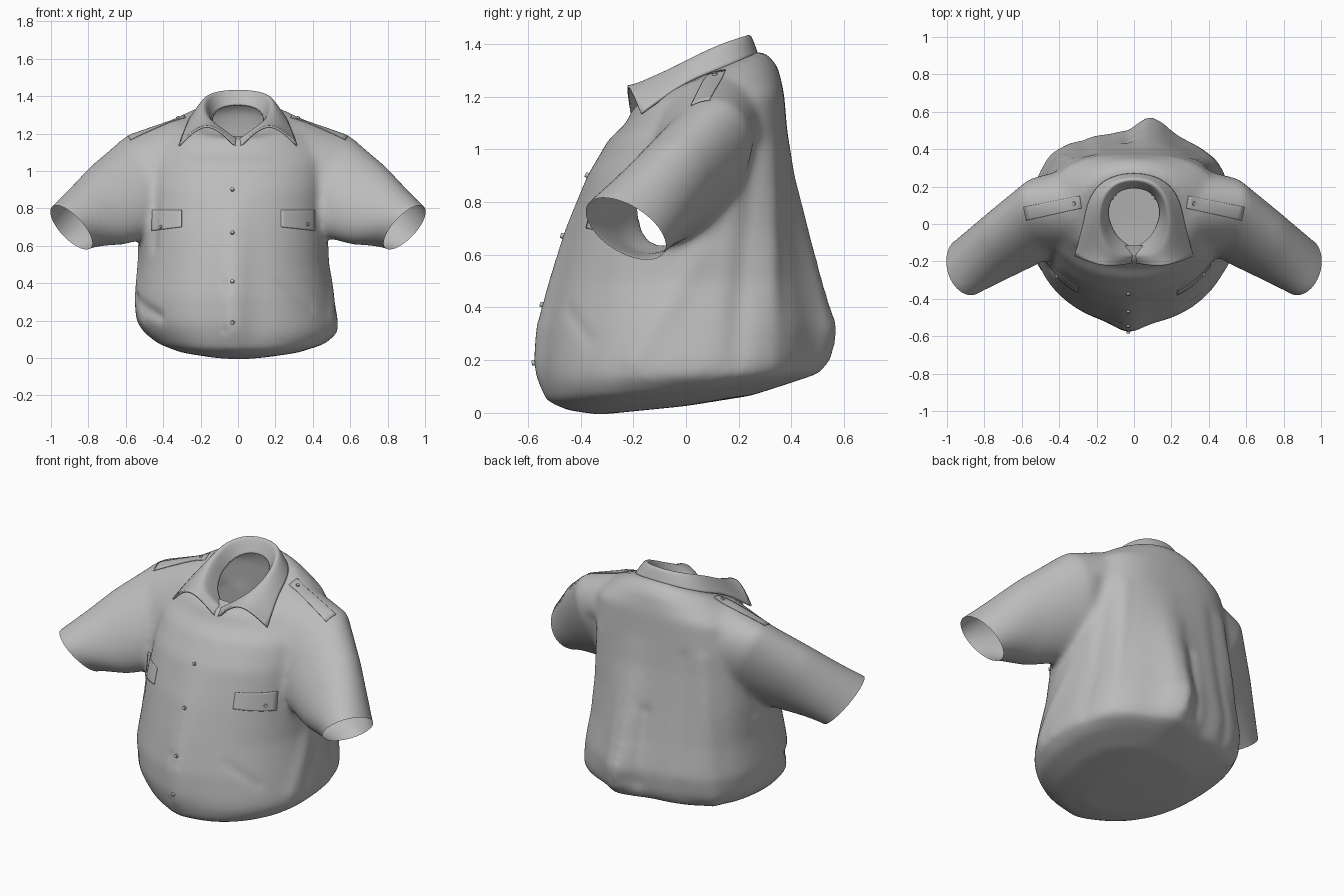
import bpy, bmesh, math
from mathutils import Vector
from mathutils.bvhtree import BVHTree

if "Cube" in bpy.data.objects:
    bpy.data.objects.remove(bpy.data.objects["Cube"])

cloth = bpy.data.materials.new("grey_cloth")
cloth.diffuse_color = (0.5, 0.5, 0.5, 1)
cloth.use_nodes = True
cloth.node_tree.nodes["Principled BSDF"].inputs["Base Color"].default_value = cloth.diffuse_color


def make_object(name, bm):
    me = bpy.data.meshes.new(name)
    bmesh.ops.recalc_face_normals(bm, faces=bm.faces)
    bm.to_mesh(me)
    bm.free()
    ob = bpy.data.objects.new(name, me)
    bpy.context.collection.objects.link(ob)
    me.materials.append(cloth)
    me.shade_smooth()
    return ob


def loft(bm, rings):
    loops = [[bm.verts.new(p) for p in r] for r in rings]
    n = len(loops[0])
    for a, b in zip(loops, loops[1:]):
        for i in range(n):
            bm.faces.new((a[i], a[(i + 1) % n], b[(i + 1) % n], b[i]))
    bm.faces.new(loops[0][::-1])
    bm.faces.new(loops[-1])


ANG = [2 * math.pi * i / 64 for i in range(64)]
bm = bmesh.new()

# Torso rings: height at y=0, tilt, centre x, half width, front y, back y, back ridge, front ridge
torso = [(.03, .1, 0, .15, -.33, 0, 0, 0), (.05, .08, .01, .33, -.45, .25, 0, 0),
         (.09, .08, .02, .45, -.51, .38, .04, .02), (.14, .03, .015, .515, -.53, .45, .07, .035),
         (.2, .02, -.005, .535, -.535, .47, .09, .045), (.32, 0, -.02, .53, -.525, .48, .1, .045),
         (.5, 0, -.025, .5, -.485, .45, .07, .035), (.7, 0, -.025, .495, -.435, .42, .045, .02),
         (.9, 0, -.01, .49, -.37, .395, .015, 0), (1.05, .05, 0, .48, -.29, .38, 0, 0),
         (1.14, .2, 0, .45, -.225, .368, 0, 0), (1.21, .3, 0, .38, -.2, .345, 0, 0),
         (1.245, .4, 0, .3, -.18, .3, 0, 0), (1.245, .55, 0, .17, -.13, .22, 0, 0)]
rings = []
for z, k, cx, w, yf, yb, back, front in torso:
    ring = []
    for t in ANG:
        c, s = math.cos(t), math.sin(t)
        e = 2 / 2.8 if s > 0 and z < 1.2 else 1   # squarer back than front
        x = cx + w * math.copysign(abs(c) ** e, c)
        y = (yf + yb) / 2 + (yb - yf) / 2 * math.copysign(abs(s) ** e, s)
        if s > 0:
            y += back * math.exp(-((x - .09) / .1) ** 2)
        else:
            y -= front * math.exp(-((x + .03) / .08) ** 2)
        ring.append((x, y, z + k * y))
    rings.append(ring)
loft(bm, rings)

# Sleeves: centre, up-axis, side-axis; last ring runs past the cuff cut
sleeve = [((.12, .09, 1.06), (.03, 0, .2), (0, -.17, 0)),
          ((.28, .09, 1.04), (.05, .01, .235), (0, -.22, -.02)),
          ((.48, .04, .93), (.11, .03, .25), (-.04, -.2, -.05)),
          ((.70, -.1, .815), (.085, .03, .205), (-.035, -.17, -.01)),
          ((.895, -.23, .70), (.105, 0, .095), (-.02, -.15, .066)),
          ((.97, -.275, .62), (.105, 0, .095), (-.02, -.15, .066))]
for s in (-1, 1):
    rings = []
    for c, up, sd in sleeve:
        pts = [Vector(c) + Vector(up) * math.cos(t) + Vector(sd) * math.sin(t) for t in ANG]
        rings.append([(s * p.x, p.y, p.z) for p in pts])
    loft(bm, rings)
shirt = make_object("shirt_body", bm)

# Fuse torso and sleeves into one cloth surface
rm = shirt.modifiers.new("fuse", 'REMESH')
rm.mode, rm.voxel_size, rm.use_smooth_shade = 'VOXEL', 0.017, True
sm = shirt.modifiers.new("soften", 'SMOOTH')
sm.factor, sm.iterations = 0.5, 16
dg = bpy.context.evaluated_depsgraph_get()
fused = bpy.data.meshes.new_from_object(shirt.evaluated_get(dg))
shirt.modifiers.clear()
bm = bmesh.new()
bm.from_mesh(fused)

# Cloth folds: start, end, width, height
folds = [((-.03, .42, .65), (-.02, .48, .25), .04, -.015),
         ((.36, .36, 1.0), (.4, .3, .2), .045, .012), ((.44, .28, 1.0), (.48, .18, .2), .05, -.015),
         ((-.36, .36, 1.0), (-.42, .33, .15), .05, .012), ((-.25, .4, 1.0), (-.28, .45, .2), .05, -.01),
         ((.5, .05, .6), (.5, -.2, .2), .05, .01), ((-.5, .05, .6), (-.5, -.2, .2), .05, .01),
         ((.45, -.2, 1.0), (.46, -.26, .6), .035, -.015), ((-.45, -.2, 1.0), (-.46, -.26, .6), .035, -.015),
         ((-.54, -.1, .33), (-.42, -.36, .22), .03, -.015), ((.25, -.47, .4), (.4, -.38, .28), .03, -.01),
         ((-.065, -.54, .15), (-.07, -.52, .4), .018, -.01)]
bm.normal_update()
moves = []
for v in bm.verts:
    d = 0
    for a, b, w, h in folds:
        a, b = Vector(a), Vector(b)
        t = max(0, min(1, (v.co - a).dot(b - a) / (b - a).length_squared))
        d += h * math.exp(-((v.co - a.lerp(b, t)).length / w) ** 2)
    moves.append(v.normal * (d + .004))
for v, m in zip(bm.verts, moves):
    v.co += m

# Open the cuffs and the neck
for s in (-1, 1):
    far = [f for f in bm.faces if s * f.calc_center_median().x > .7]
    geom = far + list({e for f in far for e in f.edges}) + list({v for f in far for v in f.verts})
    bmesh.ops.bisect_plane(bm, geom=geom, plane_co=(s * .893, -.23, .70),
                           plane_no=(s * .62, -.38, -.69), clear_outer=True)


def in_neck(c):
    return c.z > 1.08 and (c.x / .145) ** 2 + ((c.y - .04) / .16) ** 2 < 1


bmesh.ops.delete(bm, geom=[f for f in bm.faces if in_neck(f.calc_center_median())], context='FACES')
body_tree = BVHTree.FromBMesh(bm)
bm.to_mesh(shirt.data)
bm.free()
shirt.data.shade_smooth()

# Collar: hole edge, fold line and flap edge from front centre to back centre
keys = [((.004, -.13, 1.15), (.005, -.17, 1.17), (.008, -.205, 1.125)),
        ((.09, -.08, 1.20), (.13, -.17, 1.255), (.165, -.235, 1.29)),
        ((.13, .0, 1.24), (.18, -.06, 1.32), (.315, -.17, 1.135)),
        ((.145, .06, 1.27), (.185, .05, 1.375), (.265, .0, 1.26)),
        ((.13, .13, 1.31), (.165, .15, 1.42), (.245, .13, 1.305)),
        ((.08, .185, 1.345), (.1, .225, 1.44), (.165, .24, 1.35)),
        ((0, .2, 1.355), (0, .245, 1.445), (0, .28, 1.37))]
keys = [[(-x, y, z) for x, y, z in k] for k in keys] + keys[-2::-1]
bm = bmesh.new()
crease = bm.verts.layers.float.new("crease_vert")
cols = []
for n, (inner, fold, edge) in enumerate(keys):
    i, f, e = Vector(inner), Vector(fold), Vector(edge)
    col = [bm.verts.new(p) for p in (i, f.lerp(i, .15), f.lerp(e, .15), e)]
    if n in (0, 2, 10, 12):
        col[3][crease] = 1
    cols.append(col)
for a, b in zip(cols, cols[1:]):
    for j in range(3):
        bm.faces.new((a[j], b[j], b[j + 1], a[j + 1]))
collar = make_object("collar", bm)
collar.modifiers.new("round", 'SUBSURF').levels = 3
collar.modifiers["round"].render_levels = 3
sol = collar.modifiers.new("cloth", 'SOLIDIFY')
sol.thickness, sol.offset = 0.012, 0


# Flat pieces laid onto the cloth along a ray direction
def patch(name, corners, direction, lift=.002, n=12):
    d = Vector(direction)
    a, b, c, e = [Vector(p) for p in corners]
    bm = bmesh.new()
    grid = []
    for i in range(n + 1):
        row = []
        for j in range(n + 1):
            p = a.lerp(b, i / n).lerp(e.lerp(c, i / n), j / n)
            hit, no, _, _ = body_tree.ray_cast(p, d)
            hit, no = (hit, no) if hit else (p, -d)
            row.append(bm.verts.new(hit + no * (lift if no.dot(d) < 0 else -lift)))
        grid.append(row)
    for i in range(n):
        for j in range(n):
            bm.faces.new((grid[i][j], grid[i + 1][j], grid[i + 1][j + 1], grid[i][j + 1]))
    ob = make_object(name, bm)
    m = ob.modifiers.new("cloth", 'SOLIDIFY')
    m.thickness, m.offset = .003, 0
    return ob


def button(name, origin, direction):
    hit, no, _, _ = body_tree.ray_cast(Vector(origin), Vector(direction))
    if hit is None:
        return
    if no.dot(Vector(direction)) > 0:
        no = -no
    bm = bmesh.new()
    bmesh.ops.create_cone(bm, cap_ends=True, segments=16, radius1=.011, radius2=.009, depth=.012)
    ob = make_object(name, bm)
    ob.location = hit + no * .005
    ob.rotation_euler = no.to_track_quat('Z', 'Y').to_euler()
    ob.data.shade_flat()


FRONT, DOWN = (0, 1, 0), (0, 0, -1)
for s, label, inner, outer, bx, bz in ((-1, "right", .3, .46, .41, .70), (1, "left", .23, .41, .37, .715)):
    patch(label + "_shoulder_strap", [(s * .29, .15, 2), (s * .59, .09, 2),
                                      (s * .575, .02, 2), (s * .28, .085, 2)], DOWN)
    button(label + "_strap_button", (s * .32, .11, 2), DOWN)
    patch(label + "_pocket_flap", [(s * inner, -2, .79), (s * outer, -2, .79),
                                   (s * outer, -2, .68), (s * inner, -2, .70)], FRONT)
    button(label + "_pocket_button", (s * bx, -2, bz), FRONT)

# Front buttons
for i, z in enumerate((.9, .67, .41, .19)):
    button("front_button_%d" % (i + 1), (-.03, -2, z), FRONT)
